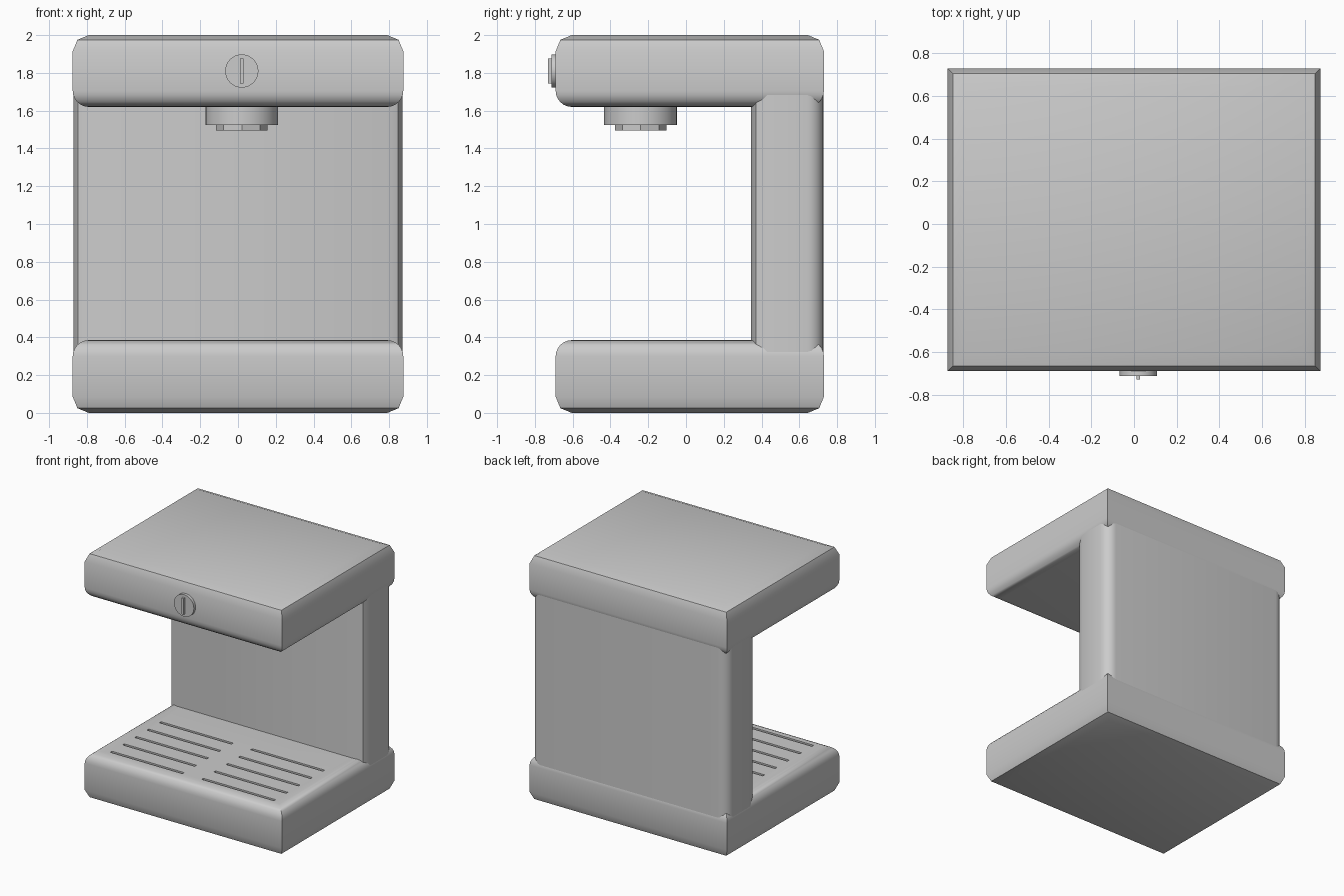
import bpy, bmesh, math
from mathutils import Matrix

if "Cube" in bpy.data.objects:
    bpy.data.objects.remove(bpy.data.objects["Cube"])

HX, Y0, Y1 = 0.875, -0.69, 0.73   # body half width, front, back
R = 0.085                          # edge radius


def finish(name, bm, angle=40):
    bmesh.ops.recalc_face_normals(bm, faces=bm.faces)
    me = bpy.data.meshes.new(name)
    bm.to_mesh(me)
    bm.free()
    ob = bpy.data.objects.new(name, me)
    bpy.context.collection.objects.link(ob)
    smooth(ob, angle)
    return ob


def smooth(ob, angle=40):
    ob.data.shade_smooth()
    ob.data.set_sharp_from_angle(angle=math.radians(angle))


def loft(bm, rings):
    """Bridge equal-length point rings and cap both ends."""
    rings = [[bm.verts.new(p) for p in ring] for ring in rings]
    for a, b in zip(rings, rings[1:]):
        for i in range(len(a)):
            j = (i + 1) % len(a)
            bm.faces.new((a[i], a[j], b[j], b[i]))
    bm.faces.new(rings[0])
    bm.faces.new(rings[-1])


def arc(n):
    """Quarter-round as (inset from side, inset from end), side to end."""
    return [(R * (1 - math.cos(t)), R * (1 - math.sin(t)))
            for t in (math.pi / 2 * i / n for i in range(n + 1))]


def slab(name, z_hard, z_soft):
    """Box with a coarse two-step edge at z_hard and a fine round at z_soft."""
    s = 1 if z_soft > z_hard else -1
    prof = [(d, z_hard + s * e) for d, e in reversed(arc(2))]
    prof += [(d, z_soft - s * e) for d, e in arc(6)]
    bm = bmesh.new()
    loft(bm, [[(-HX + d, Y0 + d, z), (HX - d, Y0 + d, z),
               (HX - d, Y1 - d, z), (-HX + d, Y1 - d, z)] for d, z in prof])
    return finish(name, bm)


def cylinder(name, r, depth, centre, sides, rot=Matrix()):
    bm = bmesh.new()
    bmesh.ops.create_cone(bm, cap_ends=True, segments=sides, radius1=r, radius2=r,
                          depth=depth, matrix=Matrix.Translation(centre) @ rot)
    return finish(name, bm)


def add_box(bm, centre, size):
    bmesh.ops.create_cube(bm, size=1, matrix=Matrix.Translation(centre)
                          @ Matrix.Diagonal((*size, 1)))


# Base and head slabs
base = slab("base", 0.0, 0.385)
slab("head", 2.0, 1.62)

# Drip slots cut into the base top
bm = bmesh.new()
for side in (-1, 1):
    for i in range(5):
        add_box(bm, (side * 0.405, 0.05 - 0.155 * i, 0.385), (0.64, 0.022, 0.06))
cutter = finish("slot_cutter", bm)
cutter.hide_render = True
mod = base.modifiers.new("slots", 'BOOLEAN')
mod.operation = 'DIFFERENCE'
mod.object = cutter
mod.solver = 'EXACT'
bpy.context.view_layer.objects.active = base
bpy.ops.object.modifier_apply(modifier=mod.name)
bpy.data.objects.remove(cutter)
smooth(base)

# Rear column: coarse front corners, fine rear corners
cx, cf, cb = 0.872, 0.345, 0.727
half = [(cx - d, cf + e) for d, e in reversed(arc(2))]
half += [(cx - d, cb - e) for d, e in arc(6)]
outline = half + [(-x, y) for x, y in reversed(half)]
bm = bmesh.new()
loft(bm, [[(x, y, z) for x, y in outline] for z in (0.25, 1.76)])
finish("rear_column", bm)

# Brew outlet under the head
cylinder("brew_group", 0.193, 0.135, (0.02, -0.24, 1.5925), 32)
cylinder("brew_outlet", 0.136, 0.06, (0.02, -0.24, 1.525), 8)

# Front knob with grip bar
cylinder("knob", 0.088, 0.05, (0.02, -0.688, 1.81), 32, Matrix.Rotation(math.pi / 2, 4, 'X'))
bm = bmesh.new()
add_box(bm, (0.02, -0.715, 1.81), (0.018, 0.03, 0.13))
finish("knob_grip", bm)
